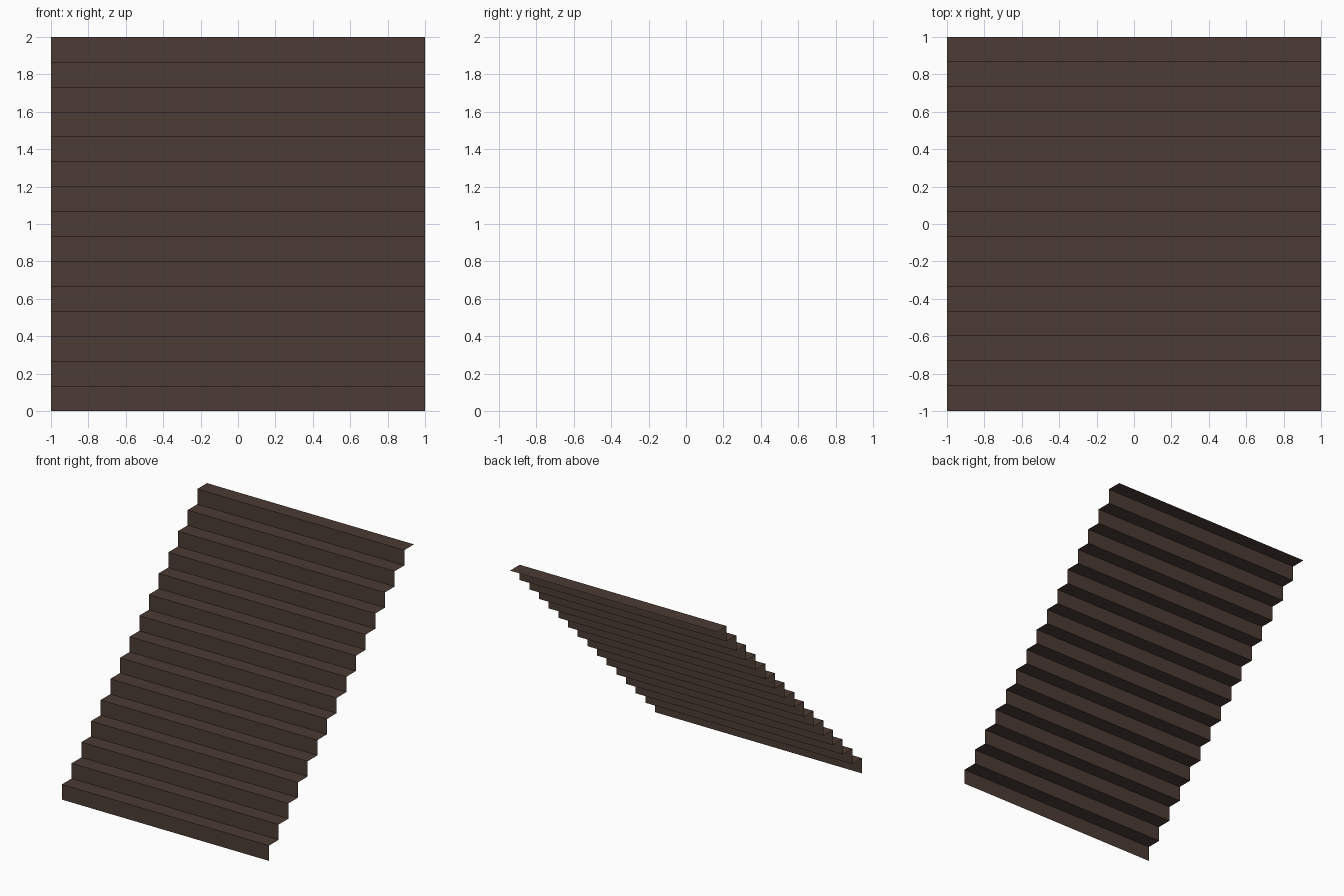
import bpy
import bmesh

if "Cube" in bpy.data.objects:
    bpy.data.objects.remove(bpy.data.objects["Cube"])

STEPS = 15
SIZE = 2.0
STEP = SIZE / STEPS

# Dark brown for the whole staircase
brown = bpy.data.materials.new("dark_brown")
brown.diffuse_color = (0.072, 0.044, 0.035, 1.0)
brown.use_nodes = True
brown.node_tree.nodes["Principled BSDF"].inputs["Base Color"].default_value = brown.diffuse_color

# Zig-zag side profile: riser, tread, riser, tread ...
profile = [(-1.0, 0.0)]
for i in range(STEPS):
    y = -1.0 + i * STEP
    z = (i + 1) * STEP
    profile += [(y, z), (y + STEP, z)]

# Sweep the profile across x as an open, paper-thin sheet
bm = bmesh.new()
left = [bm.verts.new((-1.0, y, z)) for y, z in profile]
right = [bm.verts.new((1.0, y, z)) for y, z in profile]
for i in range(len(profile) - 1):
    # winding faces the front on risers and up on treads
    bm.faces.new((left[i], right[i], right[i + 1], left[i + 1]))

mesh = bpy.data.meshes.new("stair_steps")
bm.to_mesh(mesh)
bm.free()
mesh.materials.append(brown)
stairs = bpy.data.objects.new("stair_steps", mesh)
bpy.context.collection.objects.link(stairs)
